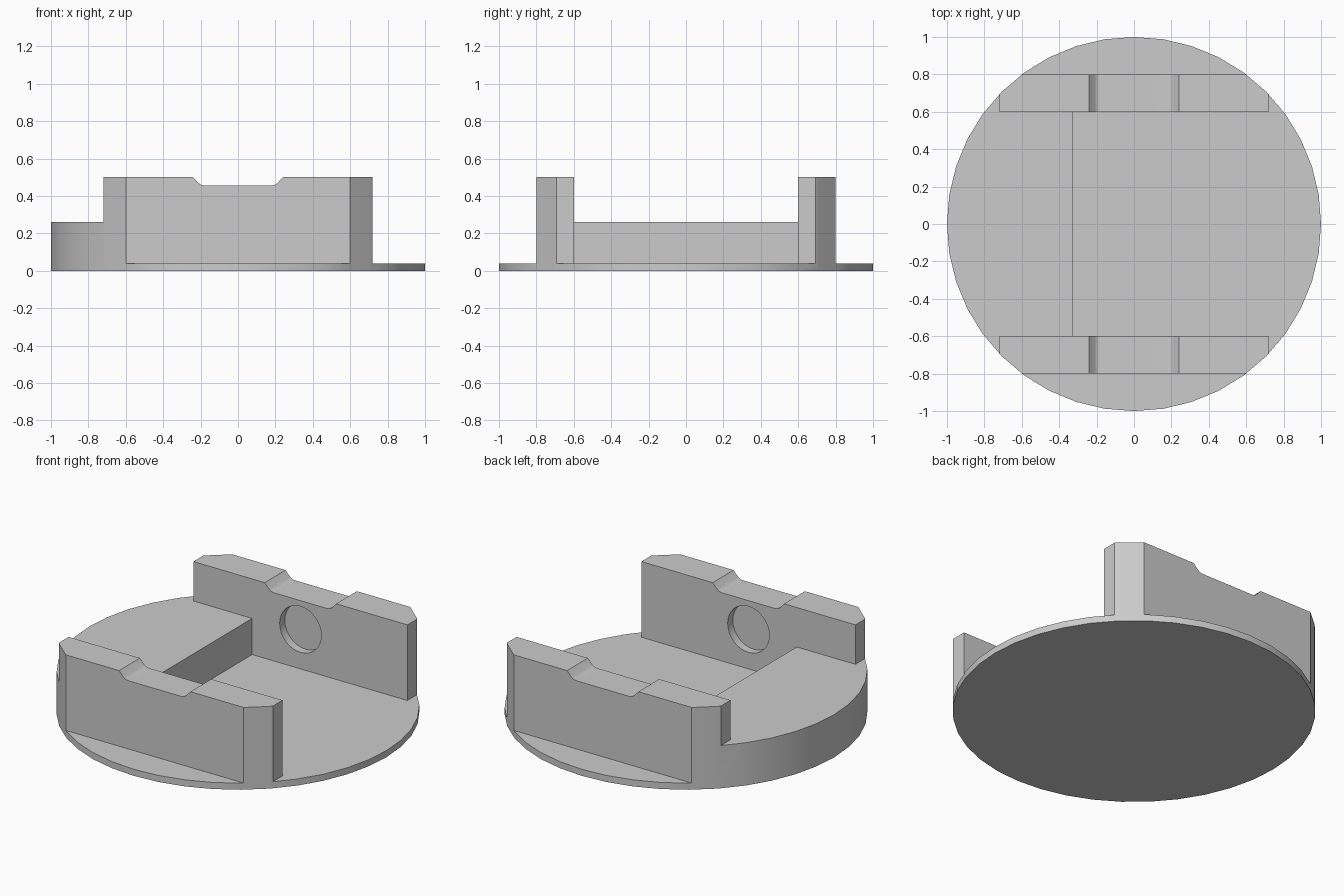
import bpy
import bmesh
import math
from mathutils import Matrix

if "Cube" in bpy.data.objects:
    bpy.data.objects.remove(bpy.data.objects["Cube"], do_unlink=True)

grey = bpy.data.materials.new("light_grey")
grey.use_nodes = True
grey.diffuse_color = (0.6, 0.6, 0.6, 1)
grey.node_tree.nodes["Principled BSDF"].inputs["Base Color"].default_value = (0.6, 0.6, 0.6, 1)

RADIUS, WALL_TOP, STEP_TOP, PLATE_TOP = 1.0, 0.5, 0.26, 0.04
WALL_IN, WALL_OUT, WALL_END, STEP_X = 0.6, 0.8, 0.72, -0.325
FAR = 1.5


def make_object(name, bm):
    bmesh.ops.recalc_face_normals(bm, faces=bm.faces)
    mesh = bpy.data.meshes.new(name)
    bm.to_mesh(mesh)
    bm.free()
    obj = bpy.data.objects.new(name, mesh)
    bpy.context.collection.objects.link(obj)
    return obj


def cylinder(name, radius, depth, sides, matrix):
    bm = bmesh.new()
    bmesh.ops.create_cone(bm, cap_ends=True, segments=sides, radius1=radius,
                          radius2=radius, depth=depth, matrix=matrix)
    return make_object(name, bm)


def box(name, x, y, z):
    bm = bmesh.new()
    size = [b - a for a, b in (x, y, z)]
    middle = [(a + b) / 2 for a, b in (x, y, z)]
    bmesh.ops.create_cube(bm, size=1, matrix=Matrix.Translation(middle) @ Matrix.Diagonal((*size, 1)))
    return make_object(name, bm)


def prism(name, profile, half_depth):
    bm = bmesh.new()
    face = bm.faces.new([bm.verts.new((x, -half_depth, z)) for x, z in profile])
    extruded = bmesh.ops.extrude_face_region(bm, geom=[face])["geom"]
    verts = [v for v in extruded if isinstance(v, bmesh.types.BMVert)]
    bmesh.ops.translate(bm, verts=verts, vec=(0, 2 * half_depth, 0))
    return make_object(name, bm)


# Full round blank, carved down to the finished holder
holder = cylinder("round_holder", RADIUS, WALL_TOP, 40, Matrix.Translation((0, 0, WALL_TOP / 2)))
holder.data.materials.append(grey)

cutters = [
    # Channel between the walls, above the step and above the floor
    box("channel_cutter", (-FAR, FAR), (-WALL_IN, WALL_IN), (STEP_TOP, 1)),
    box("floor_cutter", (STEP_X, FAR), (-WALL_IN, WALL_IN), (PLATE_TOP, 1)),
    # Wall ends
    box("step_end_cutter", (-FAR, -WALL_END), (-FAR, FAR), (STEP_TOP, 1)),
    box("open_end_cutter", (WALL_END, FAR), (-FAR, FAR), (PLATE_TOP, 1)),
]
# Ledges outside the walls
for side in (-1, 1):
    cutters.append(box("ledge_cutter", (-FAR, FAR), sorted((side * WALL_OUT, side * FAR)), (PLATE_TOP, 1)))

# Shallow notch with rounded shoulders in both wall tops
shoulder = [(0.24, 0.6), (0.24, 0.5), (0.21, 0.467), (0.195, 0.458), (0.18, 0.455)]
notch = shoulder + [(-x, z) for x, z in reversed(shoulder)]
cutters.append(prism("notch_cutter", notch, FAR))

# Round blind sockets in the inner wall faces
cutters.append(cylinder("socket_cutter", 0.14, 2 * (WALL_IN + 0.05), 32,
                        Matrix.Translation((0, 0, 0.28)) @ Matrix.Rotation(math.pi / 2, 4, 'X')))

bpy.ops.object.select_all(action='DESELECT')
bpy.context.view_layer.objects.active = holder
holder.select_set(True)
for cutter in cutters:
    cutter.hide_render = True
    cut = holder.modifiers.new("cut", 'BOOLEAN')
    cut.operation = 'DIFFERENCE'
    cut.solver = 'EXACT'
    cut.object = cutter
    bpy.ops.object.modifier_apply(modifier=cut.name)
    bpy.data.objects.remove(cutter, do_unlink=True)

# Smooth round sides with crisp corners
bpy.ops.object.shade_smooth_by_angle(angle=math.radians(30))
weighted = holder.modifiers.new("flat_normals", 'WEIGHTED_NORMAL')
weighted.keep_sharp = True
